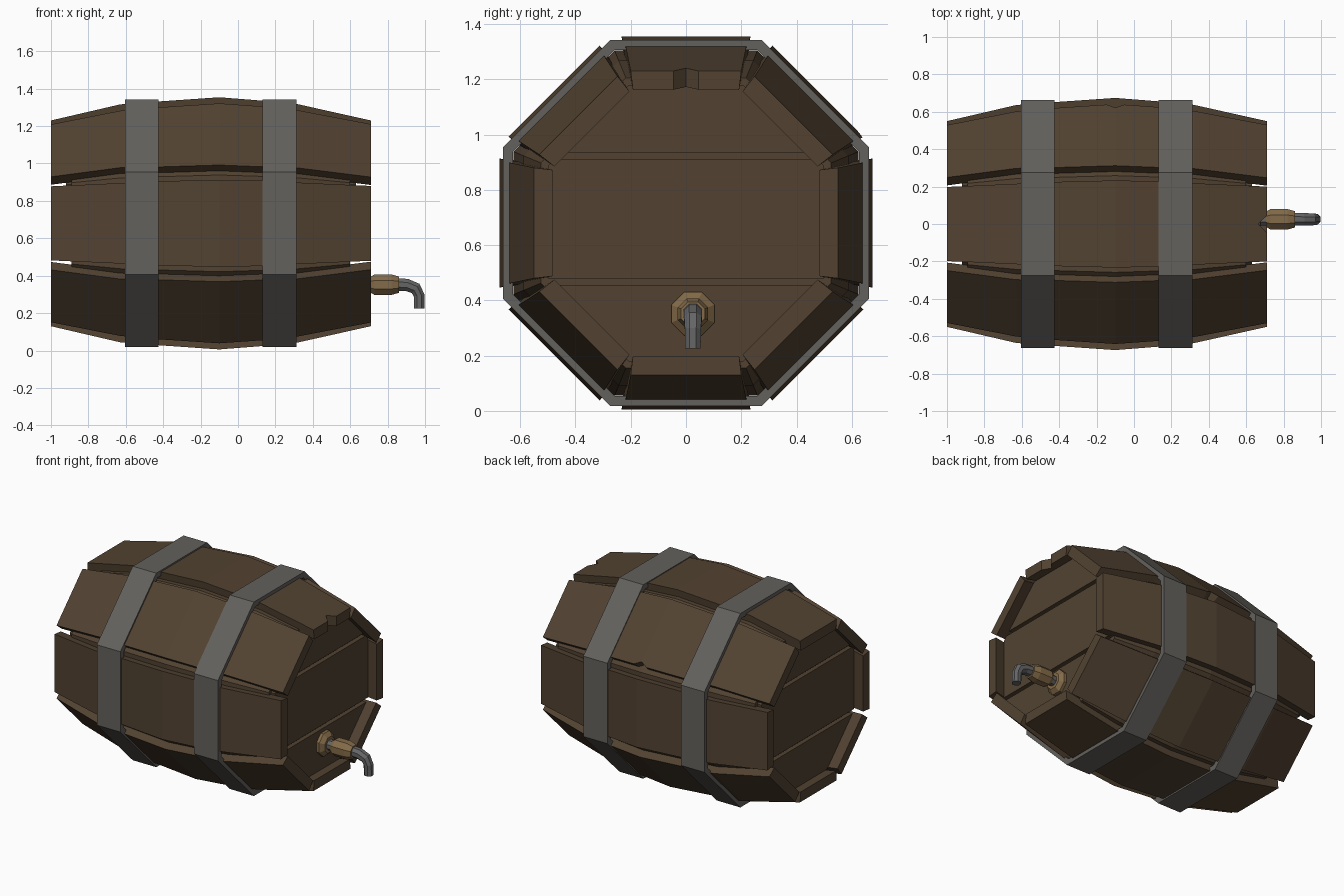
import bpy, bmesh, math
from mathutils import Matrix, Vector

if "Cube" in bpy.data.objects:
    bpy.data.objects.remove(bpy.data.objects["Cube"])

AXIS_Z = 0.68
T = math.tan(math.pi / 8)


def material(name, rgb):
    m = bpy.data.materials.new(name)
    m.diffuse_color = (*rgb, 1)
    m.use_nodes = True
    m.node_tree.nodes["Principled BSDF"].inputs["Base Color"].default_value = m.diffuse_color
    return m


WOOD = material("dark_wood", (0.084, 0.055, 0.031))
IRON = material("grey_iron", (0.125, 0.119, 0.108))
BRASS = material("dull_brass", (0.230, 0.147, 0.066))
STEEL = material("spout_grey", (0.130, 0.130, 0.132))


def loft(name, rings, mat, closed=False):
    """Skin a list of equal-length rings; cap the ends unless closed."""
    bm = bmesh.new()
    vs = [[bm.verts.new(p) for p in r] for r in rings]
    pairs = list(zip(vs, vs[1:]))
    if closed:
        pairs.append((vs[-1], vs[0]))
    n = len(vs[0])
    for a, b in pairs:
        for i in range(n):
            j = (i + 1) % n
            bm.faces.new((a[i], a[j], b[j], b[i]))
    if not closed:
        bm.faces.new(vs[0])
        bm.faces.new(vs[-1])
    bmesh.ops.recalc_face_normals(bm, faces=bm.faces)
    me = bpy.data.meshes.new(name)
    bm.to_mesh(me)
    bm.free()
    me.materials.append(mat)
    ob = bpy.data.objects.new(name, me)
    bpy.context.collection.objects.link(ob)
    return ob


def octagon(x, apothem, y=0.0, z=AXIS_Z):
    r = apothem / math.cos(math.pi / 8)
    return [(x, y + r * math.cos(a), z + r * math.sin(a))
            for a in [math.pi / 8 + k * math.pi / 4 for k in range(8)]]


# Barrel side profile: x, outer apothem, stave half width
PROFILE = [(-1.0, 0.55, 0.198), (-0.63, 0.636, 0.215), (-0.42, 0.652, 0.225),
           (-0.1, 0.674, 0.233), (0.13, 0.656, 0.228), (0.32, 0.637, 0.218),
           (0.71, 0.55, 0.20)]

# Eight separate staves
staves = []
for k in range(8):
    turn = Matrix.Translation((0, 0, AXIS_Z)) @ Matrix.Rotation(k * math.pi / 4, 4, 'X')
    rings = [[turn @ Vector(p) for p in ((x, -w, r), (x, w, r),
                                         (x, w - 0.008, r - 0.068), (x, -w + 0.008, r - 0.068))]
             for x, r, w in PROFILE]
    staves.append(loft(f"stave_{k + 1}", rings, WOOD))

# Inner core closing the gaps and backing both heads
core = [(-0.89, 0.525)] + [(x, r - 0.05) for x, r, w in PROFILE[1:-1]] + [(0.60, 0.525)]
loft("inner_core", [octagon(x, r) for x, r in core], WOOD)

# Head planks, three at each end, set back inside the staves
A = 0.50
C = A * T
for end, x0, x1 in (("left", -0.88, -0.92), ("right", 0.59, 0.63)):
    for part, z0, z1 in (("lower", -A, -0.225), ("middle", -0.2, 0.23), ("upper", 0.255, A)):
        cuts = sorted({z0, z1} | {c for c in (-C, C) if z0 < c < z1})
        half = [(min(A, A + C - abs(z)), z) for z in cuts]
        outline = half + [(-y, z) for y, z in reversed(half)]
        loft(f"{end}_{part}_head_plank",
             [[(x, y, z + AXIS_Z) for y, z in outline] for x in (x0, x1)], WOOD)

# Two iron hoops
for name, a, b in (("left_hoop", -0.603, -0.425), ("right_hoop", 0.13, 0.312)):
    loft(name, [octagon(a, 0.662), octagon(b, 0.662), octagon(b, 0.625), octagon(a, 0.625)],
         IRON, closed=True)

# Tap: brass flange and body, grey bent spout
TY, TZ = 0.025, 0.352


def turned(name, prof, mat):
    return loft(name, [octagon(x, r, TY, TZ) for x, r in prof], mat)


turned("tap_flange", [(0.61, 0.078), (0.65, 0.078), (0.675, 0.052)], BRASS)
turned("tap_body", [(0.705, 0.04), (0.73, 0.055), (0.82, 0.055), (0.862, 0.043)], BRASS)
turned("tap_neck", [(0.64, 0.033), (0.72, 0.033)], STEEL)

path = [(0.84, 0.354, 90, 0.034), (0.905, 0.350, 80, 0.033), (0.95, 0.332, 50, 0.032),
        (0.968, 0.295, 12, 0.029), (0.970, 0.226, 0, 0.028)]
rings = []
for x, z, tilt, r in path:
    t = math.radians(tilt)
    across = Vector((math.cos(t), 0, math.sin(t)))
    rr = r / math.cos(math.pi / 8)
    rings.append([Vector((x, TY, z)) + across * rr * math.cos(a) + Vector((0, rr * math.sin(a), 0))
                  for a in [math.pi / 8 + k * math.pi / 4 for k in range(8)]])
loft("tap_spout", rings, STEEL)


# Chips broken out of two staves
def chip(stave, name, matrix):
    h = 0.05
    sq = ((-h, -h), (h, -h), (h, h), (-h, h))
    cutter = loft(name, [[matrix @ Vector((x, y, z)) for x, y in sq] for z in (-0.15, 0.15)], WOOD)
    cutter.hide_render = True
    cutter.hide_viewport = True
    mod = stave.modifiers.new("chip", 'BOOLEAN')
    mod.operation = 'DIFFERENCE'
    mod.solver = 'EXACT'
    mod.object = cutter


quarter = Matrix.Rotation(math.pi / 4, 4, 'Z')
chip(staves[0], "end_chip_cutter", Matrix.Translation((0.735, 0, 1.2)) @ quarter)
chip(staves[7], "edge_chip_cutter",
     Matrix.Translation((-0.1, 0.672, 0.961)) @ Matrix.Rotation(-math.pi / 4, 4, 'X')
     @ Matrix.Diagonal((1.8, 1, 1, 1)) @ quarter)
